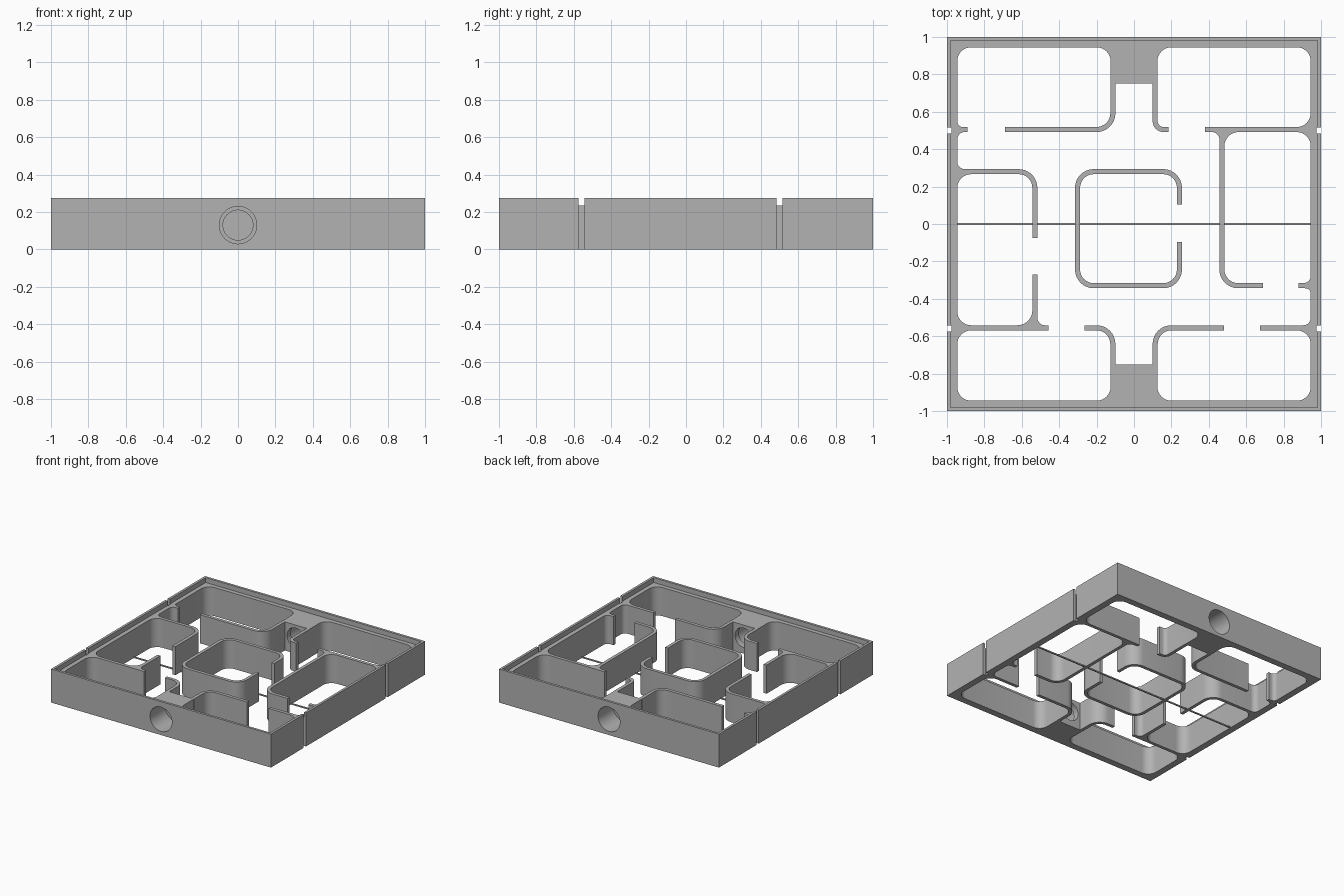
import bpy, bmesh, math
from mathutils import Vector

if "Cube" in bpy.data.objects:
    bpy.data.objects.remove(bpy.data.objects["Cube"])

RIM, TOP = 0.275, 0.235      # rim height, ledge and wall height
IN, THICK, R = 0.945, 0.027, 0.087
HALF = THICK / 2

grey = bpy.data.materials.new("plain_grey")
grey.use_nodes = True
colour = (0.45, 0.45, 0.45, 1)
grey.diffuse_color = colour
grey.node_tree.nodes["Principled BSDF"].inputs["Base Color"].default_value = colour


def make(name, bm):
    bmesh.ops.recalc_face_normals(bm, faces=bm.faces)
    mesh = bpy.data.meshes.new(name)
    bm.to_mesh(mesh)
    bm.free()
    mesh.materials.append(grey)
    ob = bpy.data.objects.new(name, mesh)
    bpy.context.collection.objects.link(ob)
    return ob


def rounded(points, closed=False, steps=8):
    """Right-angled path of (x, y, radius) with its corners turned into arcs."""
    out, n = [], len(points)
    for i, (x, y, r) in enumerate(points):
        p = Vector((x, y))
        if r == 0 or (not closed and i in (0, n - 1)):
            out.append(p)
            continue
        a = (Vector(points[i - 1][:2]) - p).normalized()
        b = (Vector(points[(i + 1) % n][:2]) - p).normalized()
        c = p + (a + b) * r
        for k in range(steps + 1):
            t = math.pi / 2 * k / steps
            out.append(c - r * (b * math.cos(t) + a * math.sin(t)))
    return out


def add_prism(bm, outline, z0, z1):
    low = [bm.verts.new((p[0], p[1], z0)) for p in outline]
    high = [bm.verts.new((p[0], p[1], z1)) for p in outline]
    bm.faces.new(low)
    bm.faces.new(high)
    for i in range(len(low)):
        j = (i + 1) % len(low)
        bm.faces.new((low[i], low[j], high[j], high[i]))


def prism(name, outline, z0, z1):
    bm = bmesh.new()
    add_prism(bm, outline, z0, z1)
    return make(name, bm)


def box(name, x0, x1, y0, y1, z0, z1):
    return prism(name, [(x0, y0), (x1, y0), (x1, y1), (x0, y1)], z0, z1)


def apply_modifiers(ob):
    bpy.context.view_layer.objects.active = ob
    for m in list(ob.modifiers):
        bpy.ops.object.modifier_apply(modifier=m.name)


def cut(target, cutter):
    m = target.modifiers.new("cut", "BOOLEAN")
    m.operation, m.solver, m.object = "DIFFERENCE", "EXACT", cutter
    apply_modifiers(target)
    bpy.data.objects.remove(cutter)


def cylinder_y(radius, y0, y1, z):
    ob = prism("bore_cutter", [(radius * math.cos(math.tau * i / 48),
                                radius * math.sin(math.tau * i / 48)) for i in range(48)], y0, y1)
    for v in ob.data.vertices:
        x, y, d = v.co
        v.co = (x, d, z + y)
    ob.data.flip_normals()
    return ob


def wall(name, path, r=R):
    pts = rounded([(x, y, r) for x, y in path])
    bm = bmesh.new()
    low = [bm.verts.new((p.x, p.y, 0)) for p in pts]
    high = [bm.verts.new((p.x, p.y, TOP)) for p in pts]
    for i in range(len(pts) - 1):
        bm.faces.new((low[i], low[i + 1], high[i + 1], high[i]))
    ob = make(name, bm)
    m = ob.modifiers.new("thickness", "SOLIDIFY")
    m.thickness, m.offset, m.use_even_offset = THICK, 0, True
    apply_modifiers(ob)
    return ob


# Outer frame: solid slab, opened in the middle around two entry blocks
frame = box("frame", -1, 1, -1, 1, 0, RIM)
quarter = [(0.125, 0.75, 0), (0.125, IN, 0.075), (IN, IN, 0.075)]
right = quarter + [(x, -y, r) for x, y, r in reversed(quarter)]
opening = right + [(-x, y, r) for x, y, r in reversed(right)]
cut(frame, prism("opening_cutter", rounded(opening, True), -0.1, 0.5))
cut(frame, box("ledge_cutter", -0.98, 0.98, -0.98, 0.98, TOP, 0.5))

# Grooves on both sides, in line with the cross walls
for s in (-1, 1):
    for y in (0.5, -0.56):
        xs = sorted((s * 0.975, s * 1.1))
        cut(frame, box("groove_cutter", *xs, y - 0.016, y + 0.016, -0.1, 0.5))

# Stepped bores through the entry blocks
for s in (-1, 1):
    cut(frame, cylinder_y(0.08, *sorted((s * 0.7, s * 1.1)), 0.13))
    cut(frame, cylinder_y(0.1, *sorted((s * 0.8, s * 1.1)), 0.13))

# Inner walls; A to E are the shared centre lines
A, B, C, D = 0.505, 0.28, -0.33, -0.555
CH, END = 0.113, 0.755
wall("back_right_wall", [(-0.69, A), (-CH, A), (-CH, END)])
wall("back_channel_wall", [(CH, END), (CH, A), (0.185, A)], 0.045)
wall("back_cross_wall", [(0.38, A), (0.96, A)])
wall("back_stub", [(-0.96, A), (-0.89, A)])
wall("east_room_wall", [(0.47, A), (0.47, C), (0.69, C)])
wall("east_room_stub", [(0.88, C), (0.96, C)])
wall("west_room_wall", [(-0.96, B), (-0.53, B), (-0.53, -0.075)])
wall("west_room_lower_wall", [(-0.53, -0.27), (-0.53, D)])
wall("front_west_wall", [(-0.96, D), (-0.457, D)])
wall("front_east_wall", [(0.675, D), (0.96, D)])
wall("front_channel_east", [(0.48, D), (CH, D), (CH, -END)])
wall("front_channel_west", [(-0.265, D), (-CH, D), (-CH, -END)])
wall("centre_room", [(0.243, 0.105), (0.243, B), (-0.302, B),
                     (-0.302, C), (0.243, C), (0.243, -0.095)])

# Rounded fillets where walls meet
fillets = bmesh.new()


def fillet(x, y, sx, sy, r):
    arc = rounded([(x + sx * r, y, 0), (x, y, r), (x, y + sy * r, 0)])[1:-1]
    add_prism(fillets, [Vector((x, y))] + arc, 0, TOP)


for side, y, above, below in ((-1, A, 0.03, 0.04), (-1, B, 0.04, 0.075), (-1, D, 0.075, 0.075),
                              (1, A, 0.075, 0.075), (1, C, 0.04, 0.03), (1, D, 0.04, 0.075)):
    fillet(side * IN, y + HALF, -side, 1, above)
    fillet(side * IN, y - HALF, -side, -1, below)
for x, y, sy, west, east in ((-0.53, D, 1, 0.08, 0.04), (0.47, A, -1, 0.04, 0.075)):
    fillet(x - HALF, y + sy * HALF, -1, sy, west)
    fillet(x + HALF, y + sy * HALF, 1, sy, east)
make("wall_fillets", fillets)

# Thin tie strip across the bottom
box("tie_strip", -0.96, 0.96, -0.005, 0.005, 0, 0.01)

# Smooth the curved parts, keep edges sharp
for ob in bpy.context.collection.objects:
    if ob.type == "MESH" and grey.name in ob.data.materials:
        bpy.ops.object.select_all(action="DESELECT")
        ob.select_set(True)
        bpy.context.view_layer.objects.active = ob
        bpy.ops.object.shade_smooth_by_angle(angle=math.radians(30))
